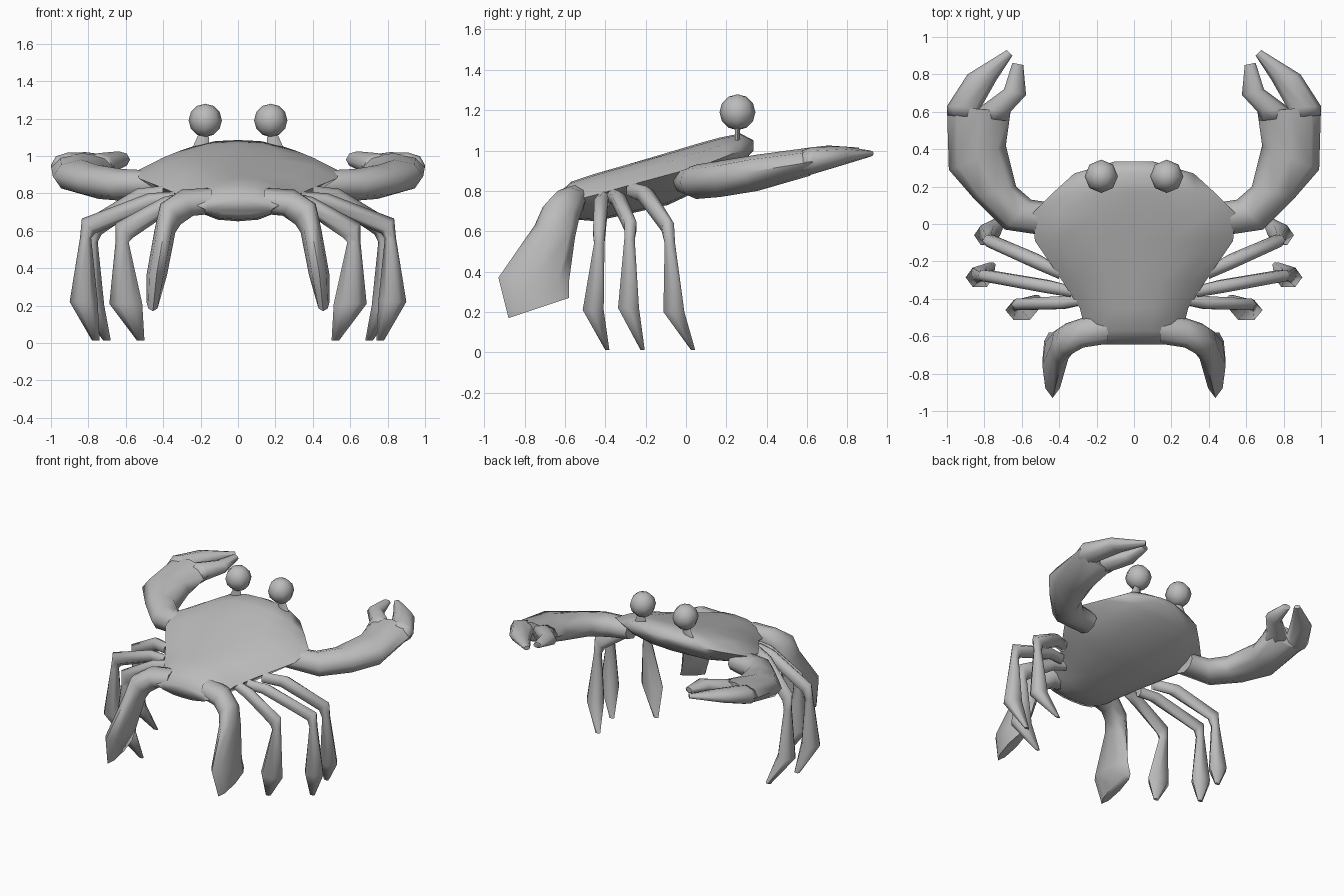
import bpy, bmesh, math
from mathutils import Vector

shell_grey = bpy.data.materials.new("shell grey")
shell_grey.diffuse_color = (0.5, 0.5, 0.5, 1)


def finish(bm, name, angle=75):
    bmesh.ops.recalc_face_normals(bm, faces=bm.faces)
    me = bpy.data.meshes.new(name)
    bm.to_mesh(me)
    bm.free()
    ob = bpy.data.objects.new(name, me)
    bpy.context.collection.objects.link(ob)
    me.materials.append(shell_grey)
    bpy.ops.object.select_all(action='DESELECT')
    ob.select_set(True)
    bpy.context.view_layer.objects.active = ob
    bpy.ops.object.shade_smooth_by_angle(angle=math.radians(angle))
    return ob


def skin(bm, loops):
    """Bridge a row of point loops and cap both ends."""
    rows = [[bm.verts.new(p) for p in loop] for loop in loops]
    n = len(rows[0])
    for a, b in zip(rows, rows[1:]):
        for i in range(n):
            j = (i + 1) % n
            bm.faces.new((a[i], a[j], b[j], b[i]))
    bm.faces.new(rows[0])
    bm.faces.new(rows[-1])


def limb(bm, rings, side, n=8):
    """Elliptical rings given as centre, first half axis, second half axis."""
    loops = []
    for c, u, v in rings:
        loop = []
        for i in range(n):
            t = 2 * math.pi * i / n
            p = Vector(c) + Vector(u) * math.cos(t) + Vector(v) * math.sin(t)
            loop.append((p.x * side, p.y, p.z))
        loops.append(loop)
    skin(bm, loops)


def span(outer, inner, z, half):
    """Claw ring stretched between two plan points."""
    o, i = Vector((*outer, z)), Vector((*inner, z))
    return (o + i) / 2, (o - i) / 2, (0, 0, half)


# Body: tilted shell, slices as y, half width, rim z, top z, bottom z
slices = [(0.335, 0.10, 1.03, 1.05, 1.00), (0.27, 0.32, 1.00, 1.085, 0.93),
          (0.17, 0.43, 0.96, 1.065, 0.86), (0.06, 0.54, 0.92, 1.035, 0.80),
          (-0.09, 0.53, 0.88, 0.99, 0.73), (-0.31, 0.38, 0.82, 0.925, 0.68),
          (-0.45, 0.29, 0.78, 0.885, 0.65), (-0.57, 0.26, 0.75, 0.845, 0.66),
          (-0.645, 0.22, 0.735, 0.775, 0.69)]
half = [(1, 0), (0.75, 0.6), (0.38, 0.93), (0, 1), (-0.38, 0.93), (-0.75, 0.6)]
section = half + [(-x, -z) for x, z in half]
bm = bmesh.new()
skin(bm, [[(x * w, y, rim + z * ((top - rim) if z > 0 else (rim - bot)))
           for x, z in section] for y, w, rim, top, bot in slices])
finish(bm, "body_shell")

# Walking legs: rings as x, y, z, half axis x, half axis z, half depth y
walking = {
    "front_leg": [(0.40, -0.26, 0.80, 0, 0.04, 0.04), (0.52, -0.20, 0.78, 0.02, 0.045, 0.045),
                  (0.77, -0.09, 0.62, 0.04, 0.04, 0.035), (0.78, -0.08, 0.54, 0.03, 0, 0.03),
                  (0.785, -0.06, 0.20, 0.07, 0, 0.06), (0.70, 0.035, 0.012, 0.02, 0, 0.012)],
    "middle_leg": [(0.34, -0.36, 0.77, 0, 0.04, 0.035), (0.46, -0.335, 0.76, 0.02, 0.04, 0.04),
                   (0.80, -0.275, 0.625, 0.035, 0.04, 0.035), (0.815, -0.28, 0.56, 0.03, 0, 0.03),
                   (0.825, -0.285, 0.22, 0.075, 0, 0.06), (0.76, -0.215, 0.012, 0.02, 0, 0.012)],
    "back_leg": [(0.26, -0.40, 0.77, 0, 0.04, 0.035), (0.38, -0.42, 0.74, 0.02, 0.04, 0.04),
                 (0.61, -0.43, 0.60, 0.045, 0.04, 0.035), (0.62, -0.43, 0.54, 0.035, 0, 0.03),
                 (0.60, -0.46, 0.21, 0.088, 0, 0.06), (0.52, -0.39, 0.012, 0.02, 0, 0.012)],
}

# Swimming leg: short hip, then a broad flat paddle
paddle = [((0.14, -0.55, 0.76), (0, 0.09, 0), (0, 0, 0.07)),
          ((0.27, -0.58, 0.75), (0, 0.08, 0), (0.03, 0, 0.07)),
          ((0.36, -0.62, 0.69), (0, 0.09, -0.03), (0.055, 0, 0.055)),
          ((0.39, -0.65, 0.60), (0, 0.10, -0.03), (0.055, 0, 0.01)),
          ((0.435, -0.755, 0.36), (0, 0.175, -0.01), (0.055, 0, 0)),
          ((0.455, -0.73, 0.22), (0, 0.15, 0.05), (0.035, 0, 0))]

# Claw: arm and palm, then two pincer fingers
palm = [((0.42, 0.02, 0.85), (0, -0.09, 0), (0, 0, 0.07)),
        span((0.69, -0.03), (0.55, 0.13), 0.845, 0.085),
        span((0.86, 0.14), (0.63, 0.20), 0.86, 0.09),
        span((0.99, 0.29), (0.685, 0.42), 0.89, 0.09),
        span((1.0, 0.63), (0.66, 0.60), 0.945, 0.07)]
finger = [span((0.995, 0.58), (0.80, 0.57), 0.94, 0.06),
          span((1.0, 0.63), (0.82, 0.62), 0.95, 0.068),
          span((0.89, 0.80), (0.735, 0.77), 0.975, 0.045),
          span((0.68, 0.93), (0.65, 0.90), 0.985, 0.015)]
thumb = [span((0.83, 0.57), (0.67, 0.55), 0.94, 0.06),
         span((0.83, 0.62), (0.66, 0.60), 0.95, 0.065),
         span((0.695, 0.72), (0.577, 0.69), 0.98, 0.045),
         span((0.65, 0.862), (0.592, 0.85), 0.995, 0.02)]

# Eye stalk: flattened and narrowing upward
stalk = [((0.20, 0.255, 1.03), (0.05, 0, 0), (0, 0.016, 0)),
         ((0.18, 0.255, 1.14), (0.02, 0, 0), (0, 0.012, 0))]

for side, label in ((1, "right"), (-1, "left")):
    for name, rows in walking.items():
        bm = bmesh.new()
        limb(bm, [((x, y, z), (ux, 0, uz), (0, v, 0)) for x, y, z, ux, uz, v in rows], side, 6)
        finish(bm, f"{label}_{name}")
    bm = bmesh.new()
    limb(bm, paddle, side)
    finish(bm, f"{label}_paddle_leg")
    bm = bmesh.new()
    for part in (palm, finger, thumb):
        limb(bm, part, side)
    finish(bm, f"{label}_claw")
    bm = bmesh.new()
    limb(bm, stalk, side, 6)
    finish(bm, f"{label}_eye_stalk")
    # Eye ball
    bm = bmesh.new()
    bmesh.ops.create_uvsphere(bm, u_segments=8, v_segments=6, radius=0.089)
    bmesh.ops.translate(bm, verts=bm.verts, vec=(0.175 * side, 0.255, 1.19))
    finish(bm, f"{label}_eye")
